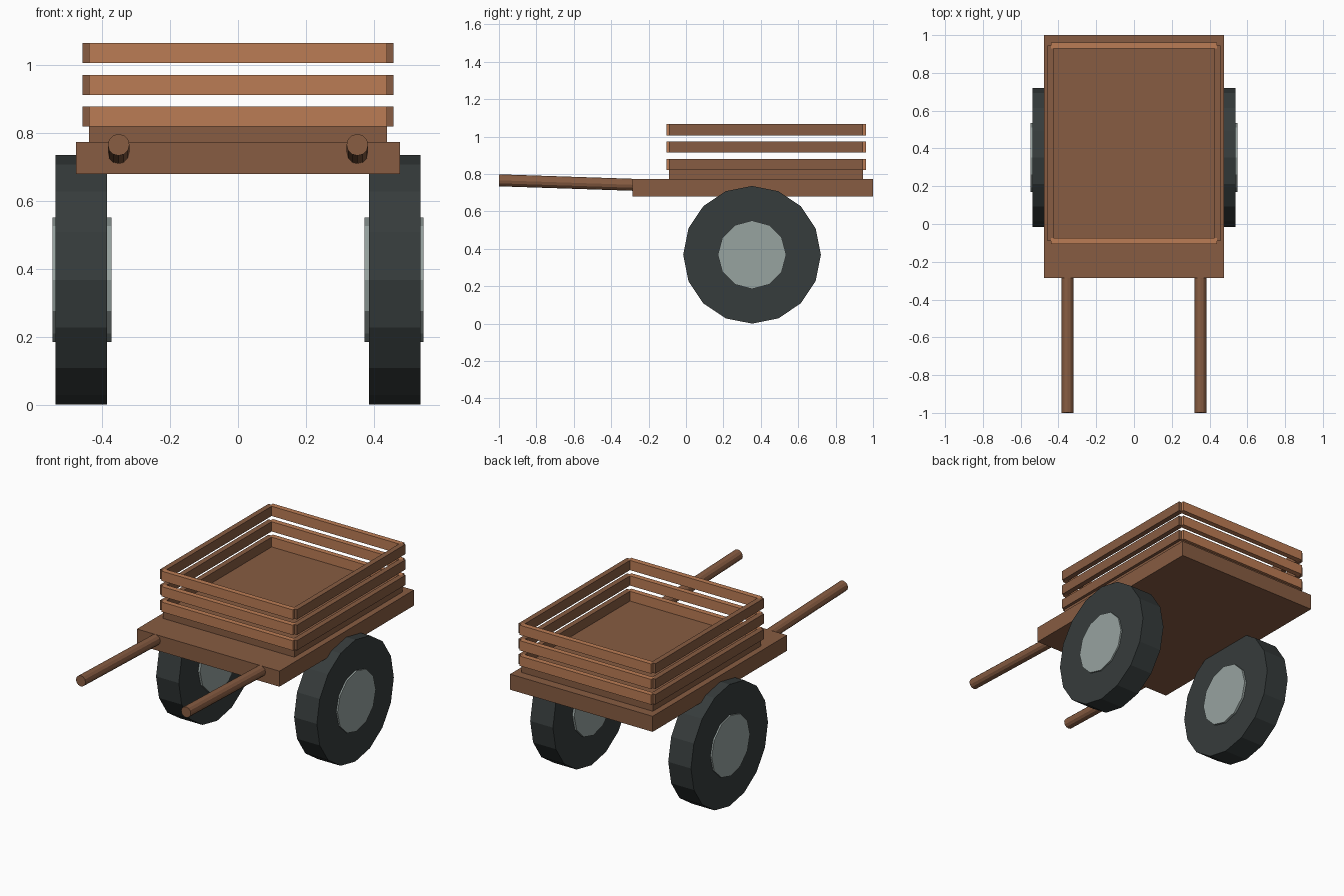
import bpy
from mathutils import Vector

cube = bpy.data.objects.get("Cube")
if cube:
    bpy.data.objects.remove(cube, do_unlink=True)


def material(name, rgb):
    m = bpy.data.materials.new(name)
    m.use_nodes = True
    m.diffuse_color = (*rgb, 1)
    bsdf = next(n for n in m.node_tree.nodes if n.type == "BSDF_PRINCIPLED")
    bsdf.inputs["Base Color"].default_value = (*rgb, 1)
    bsdf.inputs["Roughness"].default_value = 0.8
    return m


brown = material("brown wood", (0.242, 0.107, 0.054))
light = material("light wood", (0.50, 0.202, 0.089))
rubber = material("dark rubber", (0.037, 0.045, 0.045))
metal = material("grey metal", (0.31, 0.366, 0.352))


def box(name, low, high, mat):
    low, high = Vector(low), Vector(high)
    bpy.ops.mesh.primitive_cube_add(size=1, location=(low + high) / 2)
    ob = bpy.context.object
    ob.name = name
    ob.data.transform(ob.matrix_world.to_3x3().to_4x4())
    for v in ob.data.vertices:
        v.co = v.co * (high - low)
    ob.data.materials.append(mat)
    return ob


def rod(name, start, end, radius, sides, mat):
    start, end = Vector(start), Vector(end)
    axis = end - start
    bpy.ops.mesh.primitive_cylinder_add(vertices=sides, radius=radius, depth=axis.length,
                                        location=(start + end) / 2)
    ob = bpy.context.object
    ob.name = name
    ob.rotation_euler = axis.to_track_quat("Z", "Y").to_euler()
    ob.data.materials.append(mat)
    return ob


# Flat bed and the raised floor on it
box("bed", (-0.477, -0.285, 0.68), (0.477, 1.0, 0.774), brown)
box("floor", (-0.44, -0.09, 0.774), (0.44, 0.946, 0.82), brown)

# Three tiers of slats around the floor
for tier in range(3):
    z0 = 0.82 + tier * 0.0935
    z1 = z0 + 0.059
    box(f"front_slat_{tier + 1}", (-0.44, -0.105, z0), (0.44, -0.073, z1), light)
    box(f"back_slat_{tier + 1}", (-0.44, 0.93, z0), (0.44, 0.962, z1), light)
    for side, s in (("left", 1), ("right", -1)):
        a, b = sorted((s * 0.426, s * 0.458))
        box(f"{side}_slat_{tier + 1}", (a, -0.09, z0), (b, 0.946, z1), brown)

# Wheels with hubs, and the pulling handles
for side, s in (("left", 1), ("right", -1)):
    y, z = 0.353, 0.368
    rod(f"{side}_tyre", (s * 0.386, y, z), (s * 0.538, y, z), 0.368, 16, rubber)
    rod(f"{side}_hub", (s * 0.373, y, z), (s * 0.547, y, z), 0.183, 12, metal)
    rod(f"{side}_handle", (s * 0.352, -1.0, 0.766), (s * 0.352, -0.25, 0.741), 0.032, 12, brown)
